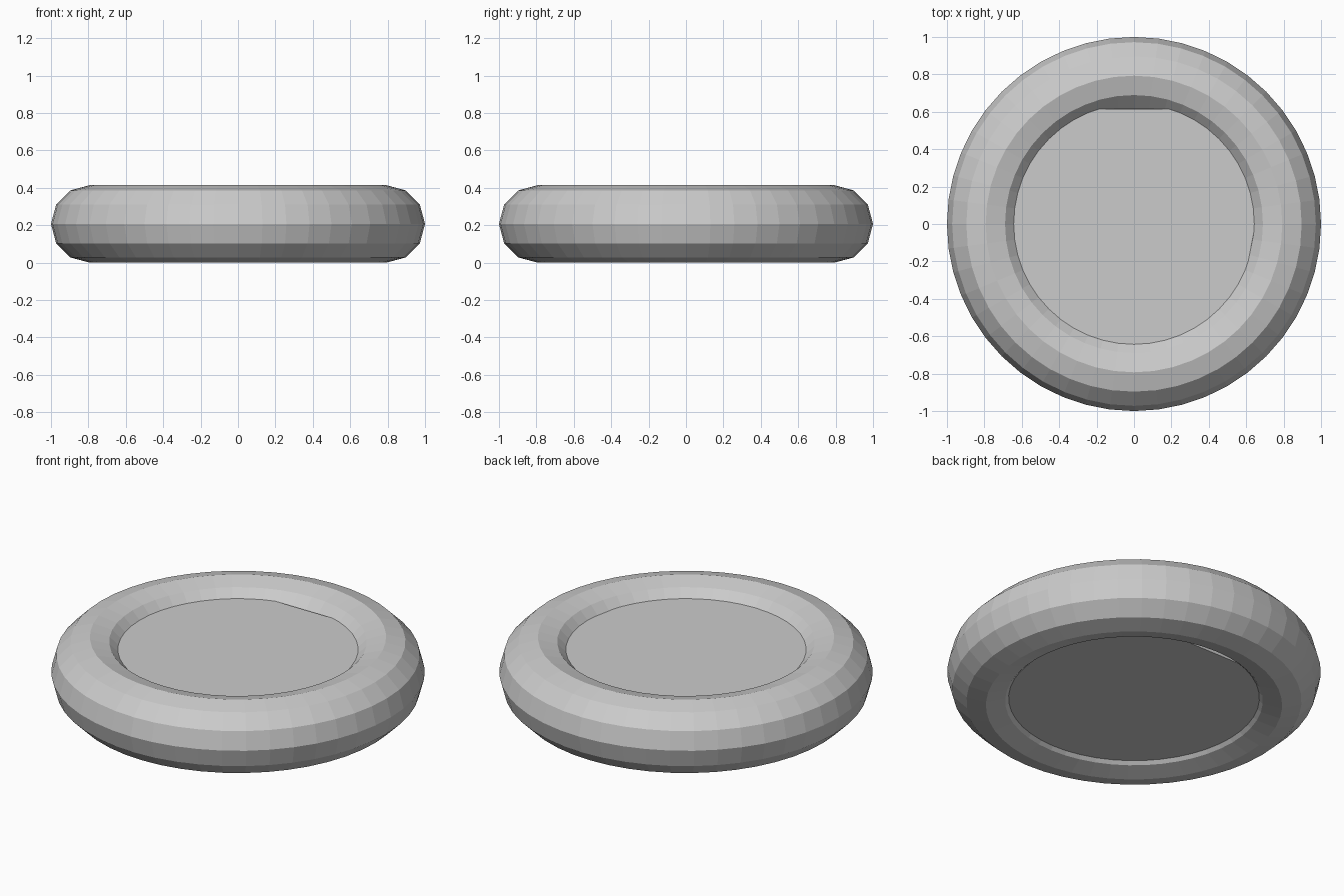
import bpy, bmesh
from math import cos, sin, radians

if "Cube" in bpy.data.objects:
    bpy.data.objects.remove(bpy.data.objects["Cube"])

MINOR = 0.207
MAJOR = 1.0 - MINOR

# Outer ring: flat-faced torus
bpy.ops.mesh.primitive_torus_add(
    major_segments=48, minor_segments=12,
    major_radius=MAJOR, minor_radius=MINOR,
    location=(0, 0, MINOR))
bpy.context.object.name = "outer_ring"

# Centre disc: worn outline with a few long straight edges, set into the ring
angles = [i * 7.5 for i in range(48)]
gaps = [(71, 109), (109, 126), (172.5, 187.5), (337.5, 360)]
angles = [a for a in angles if not any(lo < a < hi for lo, hi in gaps)]
angles = sorted(set(angles) | {71, 109, 126} - {360})

bm = bmesh.new()


def outline(radius, z):
    return [bm.verts.new((radius * cos(radians(a)), radius * sin(radians(a)), z))
            for a in angles]


bottom = outline(0.68, 0.046)
top = outline(0.65, 0.34)
bm.faces.new(top)
bm.faces.new(bottom[::-1])
n = len(angles)
for i in range(n):
    j = (i + 1) % n
    bm.faces.new((bottom[i], bottom[j], top[j], top[i]))
mesh = bpy.data.meshes.new("centre_disc")
bm.to_mesh(mesh)
bm.free()
disc = bpy.data.objects.new("centre_disc", mesh)
bpy.context.collection.objects.link(disc)
